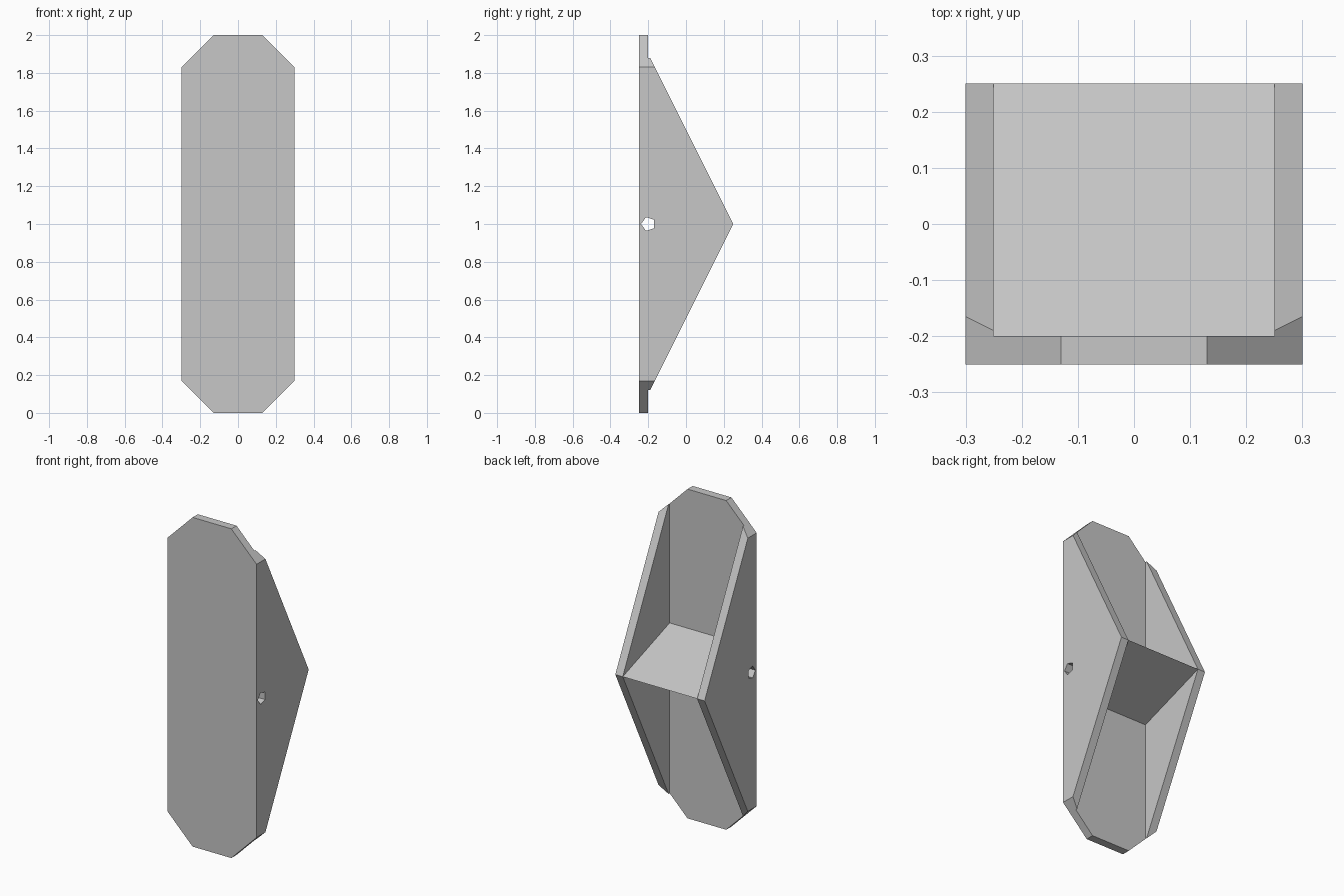
import bpy, bmesh
from math import cos, sin, tau
from mathutils import Vector

cube = bpy.data.objects.get("Cube")
if cube:
    bpy.data.objects.remove(cube, do_unlink=True)

HALF_W, HALF_IN = 0.30, 0.25           # outer and inner half widths
FRONT, PLATE, RIDGE = -0.25, -0.20, 0.25   # depths along y
CHAMFER = 0.17

grey = bpy.data.materials.new("light_grey")
grey.use_nodes = True
grey.diffuse_color = (0.57, 0.57, 0.57, 1)
grey.node_tree.nodes["Principled BSDF"].inputs["Base Color"].default_value = grey.diffuse_color


def prism(name, points, offset, chamfered=False):
    """Extrude a flat outline by an offset, optionally trimming its corners."""
    bm = bmesh.new()
    face = bm.faces.new([bm.verts.new(p) for p in points])
    out = bmesh.ops.extrude_face_region(bm, geom=[face])
    moved = [v for v in out["geom"] if isinstance(v, bmesh.types.BMVert)]
    bmesh.ops.translate(bm, verts=moved, vec=offset)
    if chamfered:
        for sx in (-1, 1):
            for sz in (-1, 1):
                cut = bmesh.ops.bisect_plane(
                    bm, geom=bm.verts[:] + bm.edges[:] + bm.faces[:],
                    plane_co=(sx * HALF_W, 0, 1 + sz * (1 - CHAMFER)),
                    plane_no=Vector((sx, 0, sz)).normalized(), clear_outer=True)
                edges = [e for e in cut["geom_cut"] if isinstance(e, bmesh.types.BMEdge)]
                if edges:
                    bmesh.ops.holes_fill(bm, edges=edges, sides=0)
    bmesh.ops.recalc_face_normals(bm, faces=bm.faces[:])
    mesh = bpy.data.meshes.new(name)
    bm.to_mesh(mesh)
    bm.free()
    mesh.materials.append(grey)
    obj = bpy.data.objects.new(name, mesh)
    bpy.context.collection.objects.link(obj)
    return obj


# Front plate with trimmed corners
outline = [(-HALF_W, FRONT, 0), (HALF_W, FRONT, 0), (HALF_W, FRONT, 2), (-HALF_W, FRONT, 2)]
parts = [prism("front_plate", outline, (0, PLATE - FRONT, 0), True)]

# Triangular side walls
for name, x in (("left_wall", HALF_IN), ("right_wall", -HALF_W)):
    side = [(x, PLATE, 0.1), (x, RIDGE, 1), (x, PLATE, 1.9)]
    parts.append(prism(name, side, (HALF_W - HALF_IN, 0, 0), True))

# Central wedge between the walls
wedge = [(-HALF_IN, PLATE, 0.845), (-HALF_IN, RIDGE, 1), (-HALF_IN, PLATE, 1.155)]
parts.append(prism("centre_wedge", wedge, (2 * HALF_IN, 0, 0)))

# Five-sided axle hole through every part
ring = [(-0.5, PLATE - 0.038 * cos(tau * i / 5), 1 + 0.038 * sin(tau * i / 5)) for i in range(5)]
cutter = prism("axle_hole_cutter", ring, (1, 0, 0))
cutter.hide_render = True
cutter.display_type = 'WIRE'
for part in parts:
    mod = part.modifiers.new("axle_hole", 'BOOLEAN')
    mod.operation = 'DIFFERENCE'
    mod.solver = 'EXACT'
    mod.object = cutter
    bpy.context.view_layer.objects.active = part
    bpy.ops.object.modifier_apply(modifier=mod.name)
bpy.data.objects.remove(cutter, do_unlink=True)
